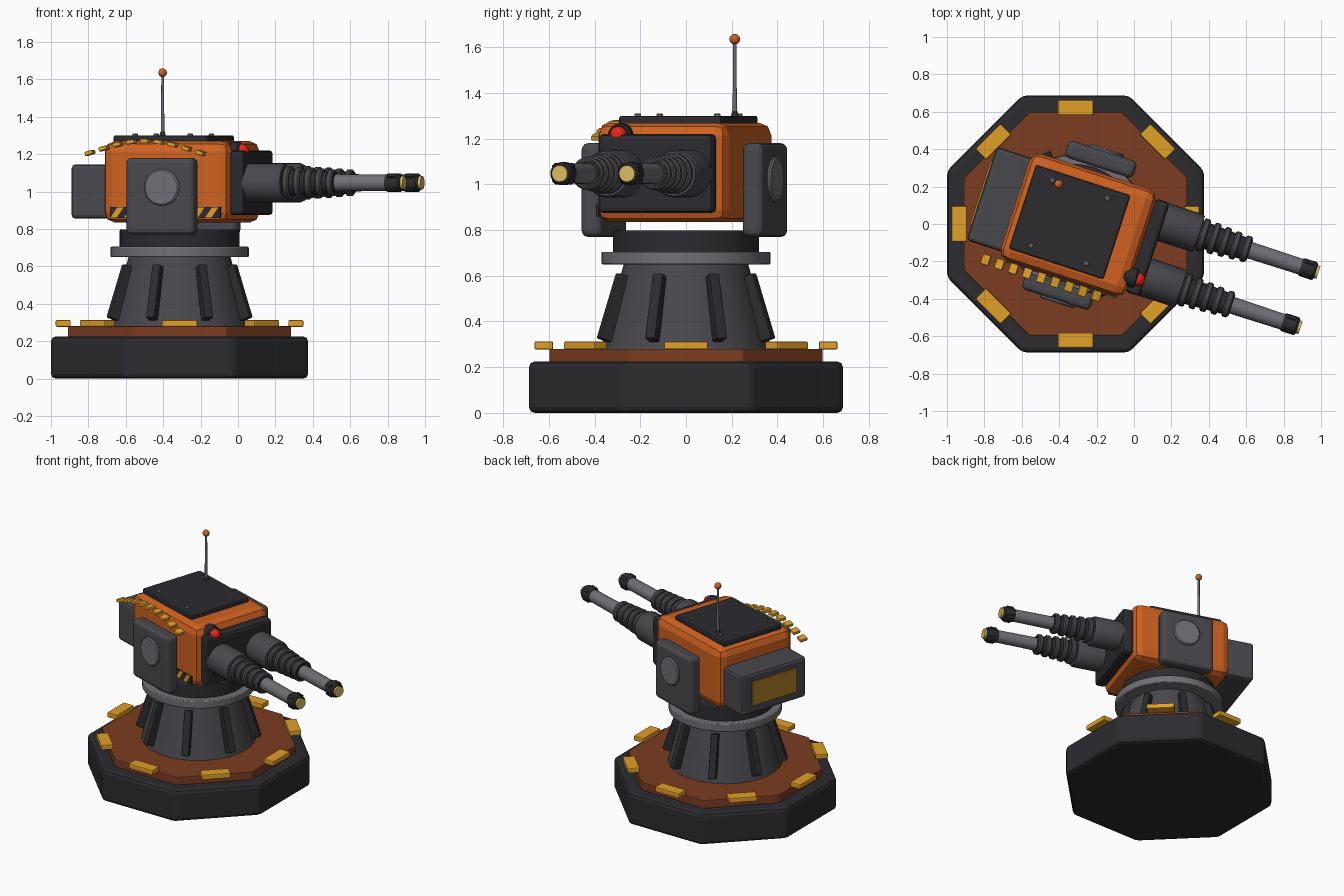
import bpy, bmesh, math
from math import pi, cos, sin, radians
from mathutils import Matrix, Vector

if "Cube" in bpy.data.objects:
    bpy.data.objects.remove(bpy.data.objects["Cube"])


def mat(name, r, g, b):
    m = bpy.data.materials.new(name)
    m.diffuse_color = (r, g, b, 1)
    m.use_nodes = True
    m.node_tree.nodes["Principled BSDF"].inputs["Base Color"].default_value = m.diffuse_color
    return m


ORANGE = mat("orange", 0.62, 0.12, 0.015)
RUST = mat("rust", 0.2, 0.045, 0.015)
YELLOW = mat("yellow", 0.75, 0.35, 0.02)
AMBER = mat("amber", 0.4, 0.2, 0.02)
BRASS = mat("brass", 0.7, 0.5, 0.12)
RED = mat("red", 0.8, 0.02, 0.01)
DARK = mat("dark", 0.025, 0.025, 0.03)
MID = mat("mid_grey", 0.065, 0.065, 0.075)
LIGHT = mat("light_grey", 0.16, 0.16, 0.18)

MOUNT = Matrix.Translation((-0.3125, 0, 0))               # base axis
TURRET = MOUNT @ Matrix.Rotation(radians(-18), 4, 'Z')    # aimed head, +x is forward
ALONG_X = Matrix.Rotation(pi / 2, 4, 'Y')
ALONG_Y = Matrix.Rotation(pi / 2, 4, 'X')


def finish(name, bm, matrix, material, bevel=0, segs=2, smooth=False):
    bmesh.ops.recalc_face_normals(bm, faces=bm.faces)
    me = bpy.data.meshes.new(name)
    bm.to_mesh(me)
    bm.free()
    me.materials.append(material)
    ob = bpy.data.objects.new(name, me)
    ob.matrix_world = matrix
    bpy.context.collection.objects.link(ob)
    if bevel:
        mod = ob.modifiers.new("bevel", 'BEVEL')
        mod.width, mod.segments, mod.limit_method = bevel, segs, 'ANGLE'
        mod.angle_limit = radians(30)
    if smooth:
        bpy.ops.object.select_all(action='DESELECT')
        ob.select_set(True)
        bpy.context.view_layer.objects.active = ob
        bpy.ops.object.shade_smooth_by_angle(angle=radians(35))
    return ob


def box(name, centre, size, material, parent=TURRET, rot=Matrix(), bevel=0.0, segs=2, shear=0):
    bm = bmesh.new()
    bmesh.ops.create_cube(bm, size=1)
    for v in bm.verts:
        v.co = Vector(a * b for a, b in zip(v.co, size))
        v.co.x += shear * v.co.z
    return finish(name, bm, parent @ Matrix.Translation(centre) @ rot, material, bevel, segs)


def lathe(name, profile, material, matrix, sides=32, turn=0.0, bevel=0, smooth=True):
    """Closed solid from (radius, height) points turned about local z."""
    bm = bmesh.new()
    rings = [[bm.verts.new((r * cos(turn + 2 * pi * i / sides), r * sin(turn + 2 * pi * i / sides), h))
              for i in range(sides)] for r, h in profile]
    for a, b in zip(rings, rings[1:]):
        for i in range(sides):
            j = (i + 1) % sides
            bm.faces.new((a[i], a[j], b[j], b[i]))
    bm.faces.new(rings[0][::-1])
    bm.faces.new(rings[-1])
    return finish(name, bm, matrix, material, bevel, 2, smooth)


def ball(name, centre, r, material, parent=TURRET):
    bm = bmesh.new()
    bmesh.ops.create_uvsphere(bm, u_segments=20, v_segments=12, radius=r)
    return finish(name, bm, parent @ Matrix.Translation(centre), material, smooth=True)


def at(x, y, z):
    return TURRET @ Matrix.Translation((x, y, z))


# Octagonal base and deck
OCT = 1 / cos(pi / 8)
lathe("base", [(0.687 * OCT, 0), (0.687 * OCT, 0.225)], DARK, MOUNT, 8, pi / 8, 0.025, False)
lathe("deck_plate", [(0.597 * OCT, 0.22), (0.597 * OCT, 0.28)], RUST, MOUNT, 8, pi / 8, 0.005, False)

# Deck markers and pedestal ribs
slope = math.atan2(0.09, 0.28)
for k in range(8):
    spin = MOUNT @ Matrix.Rotation(k * pi / 4, 4, 'Z')
    box(f"deck_marker_{k}", (0.622, 0, 0.295), (0.08, 0.19, 0.036), YELLOW, spin, bevel=0.006)
    spin = MOUNT @ Matrix.Rotation((k + 0.5) * pi / 4, 4, 'Z')
    box(f"pedestal_rib_{k}", (0.342, 0, 0.46), (0.06, 0.05, 0.3), DARK, spin,
        Matrix.Rotation(-slope, 4, 'Y'), 0.008)

# Pedestal and bearing
lathe("pedestal", [(0.375, 0.27), (0.27, 0.66)], MID, MOUNT, 40)
lathe("bearing_ring", [(0.37, 0.65), (0.37, 0.705)], LIGHT, MOUNT, 40, bevel=0.006)
lathe("bearing_collar", [(0.32, 0.70), (0.32, 0.797)], DARK, MOUNT, 40, bevel=0.005)

# Turret body
box("turret_body", (0.015, 0, 1.052), (0.71, 0.60, 0.435), ORANGE, bevel=0.055, segs=2)
box("roof_hatch", (-0.033, 0, 1.28), (0.53, 0.47, 0.04), DARK, bevel=0.01)
for i, (x, y) in enumerate([(-0.19, 0.183), (0.12, 0.183), (0.12, -0.183), (-0.19, -0.183)]):
    lathe(f"hatch_bolt_{i}", [(0.015, 1.295), (0.015, 1.306), (0.009, 1.311)], LIGHT, at(x, y, 0), 12)
box("front_plate", (0.405, 0, 1.047), (0.08, 0.525, 0.345), DARK, bevel=0.02)
box("rear_box", (-0.42, 0, 1.0), (0.215, 0.525, 0.29), MID, bevel=0.02)
box("rear_panel", (-0.53, 0, 1.0), (0.016, 0.36, 0.17), AMBER, bevel=0.004)

# Side pods with round caps
for side, label in ((1, "left"), (-1, "right")):
    box(f"{label}_side_pod", (0.022, side * 0.371, 0.975), (0.385, 0.095, 0.41), MID, bevel=0.028, segs=3)
    lathe(f"{label}_pod_cap", [(0.098, 0), (0.098, 0.018), (0.09, 0.025)], LIGHT,
          at(0.037, side * 0.408, 1.022) @ Matrix.Rotation(-side * pi / 2, 4, 'X'), 28)

# Hazard strip on the right side
box("hazard_strip", (0.018, -0.302, 0.888), (0.62, 0.012, 0.058), DARK)
for i in range(8):
    box(f"hazard_stripe_{i}", (-0.25 + i * 0.076, -0.304, 0.888), (0.036, 0.014, 0.058), YELLOW, shear=0.7)

# Cartridge belt arching over the right edge
for i in range(9):
    t = i / 8
    box(f"belt_link_{i}", (-0.396 + 0.62 * t, -0.33, 1.207 + 0.063 * sin(pi * t)), (0.045, 0.055, 0.022),
        YELLOW, rot=Matrix.Rotation(-math.atan(0.32 * cos(pi * t)), 4, 'Y'), bevel=0.004)

# Antenna
lathe("antenna_foot", [(0.018, 1.295), (0.012, 1.32)], DARK, at(-0.152, 0.175, 0), 12)
lathe("antenna_rod", [(0.010, 1.29), (0.007, 1.63)], LIGHT, at(-0.152, 0.175, 0), 12)
ball("antenna_tip", (-0.152, 0.175, 1.635), 0.023, ORANGE)

# Warning lamp
lathe("lamp_housing", [(0.045, 0), (0.054, 0.01), (0.054, 0.07), (0.046, 0.078)], DARK,
      at(0.325, -0.178, 1.212) @ ALONG_X, 20)
ball("lamp_lens", (0.41, -0.178, 1.217), 0.037, RED)

# Twin barrels
for y, label in ((0.155, "left"), (-0.155, "right")):
    axis = at(0, y, 1.047) @ ALONG_X
    lathe(f"{label}_barrel_housing", [(0.105, 0.42), (0.105, 0.63), (0.098, 0.645)], MID, axis, 28)
    lathe(f"{label}_barrel_sleeve", [(0.075, 0.62), (0.058, 0.93)], DARK, axis, 28)
    for i in range(5):
        r, h = 0.09 - 0.0045 * i, 0.668 + 0.06 * i
        lathe(f"{label}_cooling_ring_{i}", [(r - 0.008, h - 0.018), (r, h - 0.01), (r, h + 0.01), (r - 0.008, h + 0.018)],
              MID, axis, 28)
    lathe(f"{label}_barrel_tube", [(0.046, 0.90), (0.043, 1.25)], LIGHT, axis, 24)
    lathe(f"{label}_muzzle", [(0.046, 1.215), (0.05, 1.225), (0.05, 1.29), (0.042, 1.3)], DARK, axis, 24)
    lathe(f"{label}_muzzle_cap", [(0.036, 1.29), (0.036, 1.315)], BRASS, axis, 24)
    for k in range(4):
        box(f"{label}_muzzle_lug_{k}", (0.048, 0, 1.255), (0.018, 0.022, 0.05), DARK,
            axis @ Matrix.Rotation((k + 0.5) * pi / 2, 4, 'Z'), bevel=0.003)
